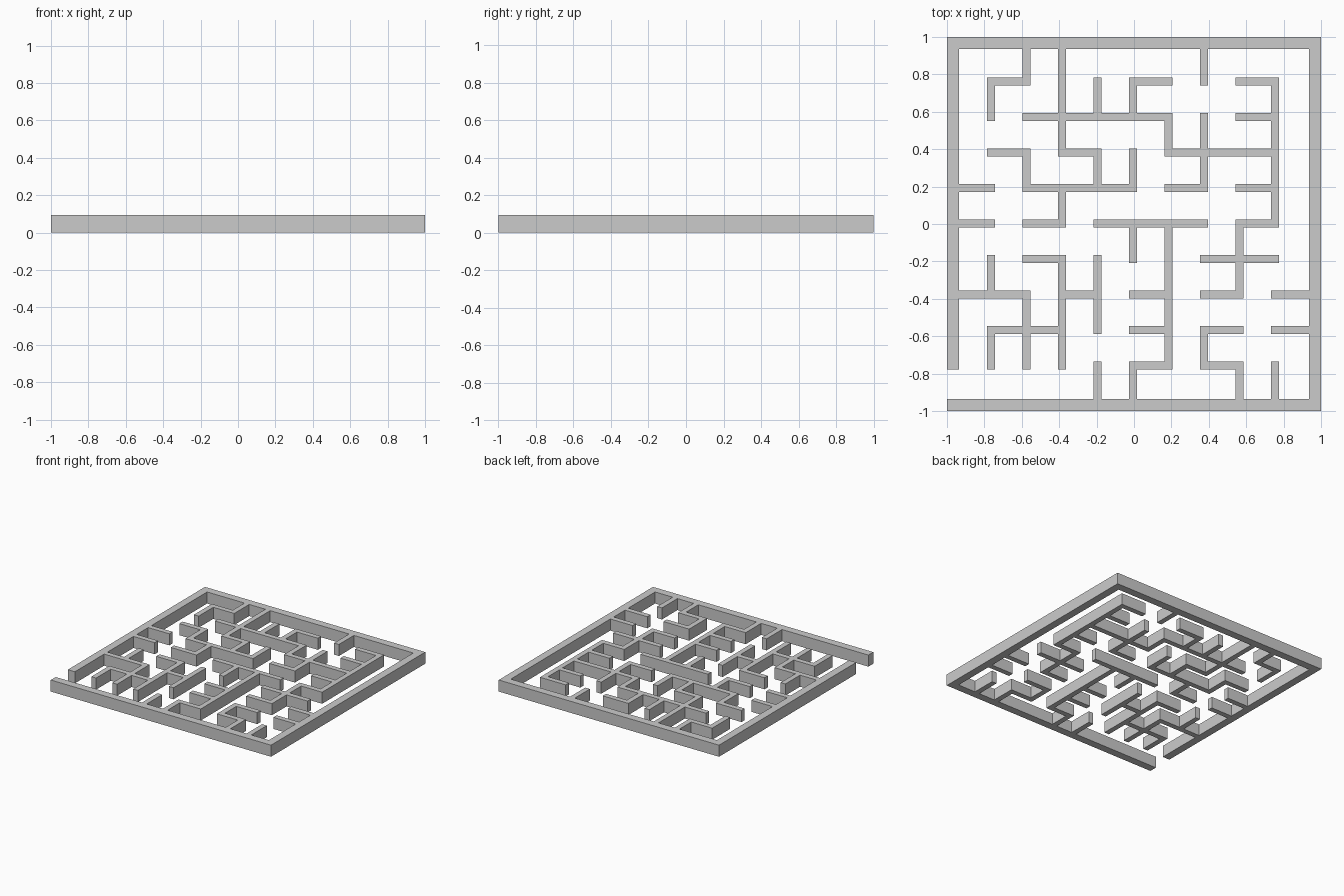
import bpy, bmesh

if "Cube" in bpy.data.objects:
    bpy.data.objects.remove(bpy.data.objects["Cube"])

HEIGHT = 0.095
PITCH, HALF, FRAME = 0.19, 0.0215, 0.936

# Strip boundaries: even strips are wall lines 0..10, odd strips the passages
def strip_lines(centre):
    lines = [-1.0, -FRAME]
    for i in range(1, 10):
        c = centre + PITCH * (i - 5)
        lines += [c - HALF, c + HALF]
    return lines + [FRAME, 1.0]

xs, ys = strip_lines(-0.005), strip_lines(0.003)

# Walls along x: row -> column spans (rows count up from the front)
along_x = {
    0: ["0-10"], 10: ["0-10"],
    9: ["1-2", "5-6", "8-9"],
    8: ["2-6", "8-9"],
    7: ["1-2", "3-4", "6-9"],
    6: ["0-1", "2-5", "6-7", "8-9"],
    5: ["0-1", "2-3", "4-7", "8-9"],
    4: ["2-3", "7-9"],
    3: ["0-2", "3-4", "5-6", "7-8", "9-10"],
    2: ["1-3", "5-6", "7-8", "9-10"],
    1: ["5-6", "7-8"],
}
# Walls along y: column -> row spans (the left wall leaves the entrance open)
along_y = {
    0: ["1-10"], 10: ["0-10"],
    1: ["8-9", "3-4", "1-2"],
    2: ["9-10", "6-7", "1-3"],
    3: ["7-10", "5-6", "1-4"],
    4: ["8-9", "6-7", "2-4", "0-1"],
    5: ["8-9", "6-7", "4-5", "0-1"],
    6: ["7-8", "1-5"],
    7: ["9-10", "6-8", "1-2"],
    8: ["3-5", "0-1"],
    9: ["5-9", "0-1"],
}

# Collect the filled cells of the plan
def span_cells(span):
    a, b = map(int, span.split("-"))
    return range(2 * a, 2 * b + 1)

cells = {(k, 2 * j) for j, spans in along_x.items() for s in spans for k in span_cells(s)}
cells |= {(2 * i, k) for i, spans in along_y.items() for s in spans for k in span_cells(s)}

# Flat wall plan as one connected sheet
bm = bmesh.new()
verts = {}

def corner(a, b):
    if (a, b) not in verts:
        verts[a, b] = bm.verts.new((xs[a], ys[b], 0))
    return verts[a, b]

for a, b in sorted(cells):
    bm.faces.new([corner(a, b), corner(a + 1, b), corner(a + 1, b + 1), corner(a, b + 1)])

mesh = bpy.data.meshes.new("maze_walls")
bm.to_mesh(mesh)
bm.free()
walls = bpy.data.objects.new("maze_walls", mesh)
bpy.context.collection.objects.link(walls)

# Raise the plan into walls
raise_walls = walls.modifiers.new("wall_height", 'SOLIDIFY')
raise_walls.thickness = HEIGHT
raise_walls.offset = 1
